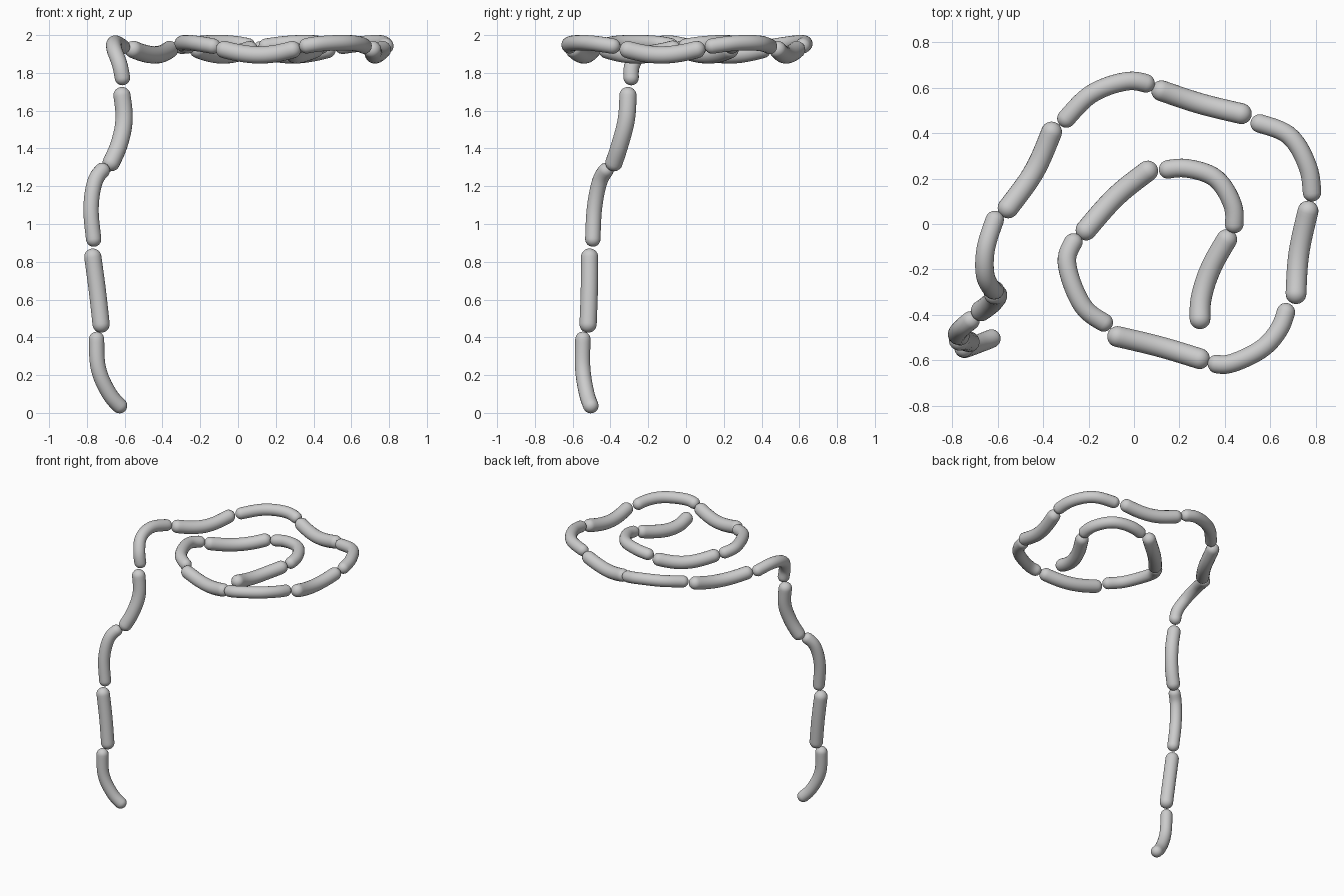
import bpy
import bmesh
from math import sin, cos, pi
from mathutils import Vector

cube = bpy.data.objects.get("Cube")
if cube:
    bpy.data.objects.remove(cube, do_unlink=True)

SIDES = 20          # segments around each link
CAP_STEPS = 7       # rings in each rounded end
BODY_STEPS = 22     # rings along the body
REST_HEIGHT = 1.935
FAT, SLIM = 0.046, 0.041

grey = bpy.data.materials.new("plain_grey")
grey.use_nodes = True
colour = (0.6, 0.6, 0.6, 1)
grey.diffuse_color = colour
grey.node_tree.nodes["Principled BSDF"].inputs["Base Color"].default_value = colour


def smooth_path(points, steps=24):
    """Dense Catmull-Rom path through the points."""
    pts = [Vector(p) for p in points]
    pts = [2 * pts[0] - pts[1]] + pts + [2 * pts[-1] - pts[-2]]
    path = []
    for a, b, c, d in zip(pts, pts[1:], pts[2:], pts[3:]):
        for i in range(steps):
            t = i / steps
            path.append(0.5 * (2 * b + (c - a) * t
                               + (2 * a - 5 * b + 4 * c - d) * t ** 2
                               + (3 * b - a - 3 * c + d) * t ** 3))
    return path + [pts[-2]]


def walker(path):
    """Return the path length and a lookup of position by distance."""
    dist = [0.0]
    for a, b in zip(path, path[1:]):
        dist.append(dist[-1] + (b - a).length)

    def at(s):
        for i in range(len(path) - 1):
            if s <= dist[i + 1]:
                break
        return path[i].lerp(path[i + 1], (s - dist[i]) / (dist[i + 1] - dist[i]))
    return dist[-1], at


def make_link(name, path, radius):
    """Tube along the path with rounded ends reaching both tips."""
    length, at = walker(path)
    cap = [(radius * (1 - cos(a)), radius * sin(a))
           for a in (pi / 2 * k / CAP_STEPS for k in range(1, CAP_STEPS + 1))]
    body = [(radius + (length - 2 * radius) * k / BODY_STEPS, radius)
            for k in range(1, BODY_STEPS)]
    stations = cap + body + [(length - s, r) for s, r in reversed(cap)]

    bm = bmesh.new()
    rings, normal, previous = [], None, None
    for s, r in stations:
        centre = at(s)
        gap = 0.02
        tangent = (at(min(s + gap, length)) - at(max(s - gap, 0))).normalized()
        if normal is None:
            normal = tangent.orthogonal().normalized()
        else:
            normal = previous.rotation_difference(tangent) @ normal
        previous = tangent
        side = tangent.cross(normal)
        rings.append([bm.verts.new(centre + r * (normal * cos(a) + side * sin(a)))
                      for a in (2 * pi * k / SIDES for k in range(SIDES))])
    for low, high in zip(rings, rings[1:]):
        for k in range(SIDES):
            n = (k + 1) % SIDES
            bm.faces.new((low[k], low[n], high[n], high[k]))
    for ring, tip in ((rings[0], at(0)), (rings[-1], at(length))):
        v = bm.verts.new(tip)
        for k in range(SIDES):
            bm.faces.new((ring[k], ring[(k + 1) % SIDES], v))
    bmesh.ops.recalc_face_normals(bm, faces=bm.faces)
    for f in bm.faces:
        f.smooth = True
    mesh = bpy.data.meshes.new(name)
    bm.to_mesh(mesh)
    bm.free()
    mesh.materials.append(grey)
    bpy.context.collection.objects.link(bpy.data.objects.new(name, mesh))


# Coiled links from the inner end outwards, seen in plan
coil = [
    [(.29, -.46), (.295, -.33), (.34, -.19), (.43, -.03)],
    [(.44, -.04), (.435, .08), (.36, .2), (.23, .245), (.11, .235)],
    [(.095, .26), (-.08, .12), (-.24, -.06)],
    [(-.25, -.045), (-.295, -.17), (-.225, -.36), (-.1, -.455)],
    [(-.115, -.485), (.115, -.54), (.33, -.605)],
    [(.325, -.61), (.42, -.615), (.56, -.55), (.64, -.46), (.68, -.35)],
    [(.71, -.35), (.725, -.13), (.775, .1)],
    [(.787, .1), (.765, .25), (.68, .39), (.515, .455)],
    [(.515, .475), (.29, .53), (.08, .6)],
    [(.09, .61), (-.03, .628), (-.19, .57), (-.325, .435)],
    [(-.345, .445), (-.44, .23), (-.58, .035)],
]
# Straighter links sag, curved links rise, so heights alternate
for i, plan in enumerate(coil):
    sags = i % 2 == 0
    lift = -0.04 if sags else 0.025
    flat = smooth_path([(x, y, 0) for x, y in plan])
    last = len(flat) - 1
    path = [p + Vector((0, 0, REST_HEIGHT + lift * sin(pi * k / last)))
            for k, p in enumerate(flat)]
    make_link(f"coil_link_{i + 1}", path, FAT if sags else SLIM)

# Link bending over the edge, then the hanging links down to the tail
hanging = [
    [(-.6, .055, 1.93), (-.65, -.1, 1.958), (-.655, -.22, 1.925),
     (-.625, -.285, 1.84), (-.605, -.29, 1.735)],
    [(-.62, -.305, 1.725), (-.603, -.315, 1.56), (-.63, -.35, 1.42), (-.69, -.395, 1.285)],
    [(-.695, -.405, 1.31), (-.755, -.455, 1.23), (-.778, -.485, 1.08), (-.76, -.495, .88)],
    [(-.775, -.51, .87), (-.745, -.512, .65), (-.72, -.52, .425)],
    [(-.75, -.545, .43), (-.74, -.547, .24), (-.68, -.525, .1), (-.6, -.493, .01)],
]
for i, points in enumerate(hanging):
    make_link(f"hanging_link_{i + 1}", smooth_path(points), FAT if i % 2 else SLIM)
